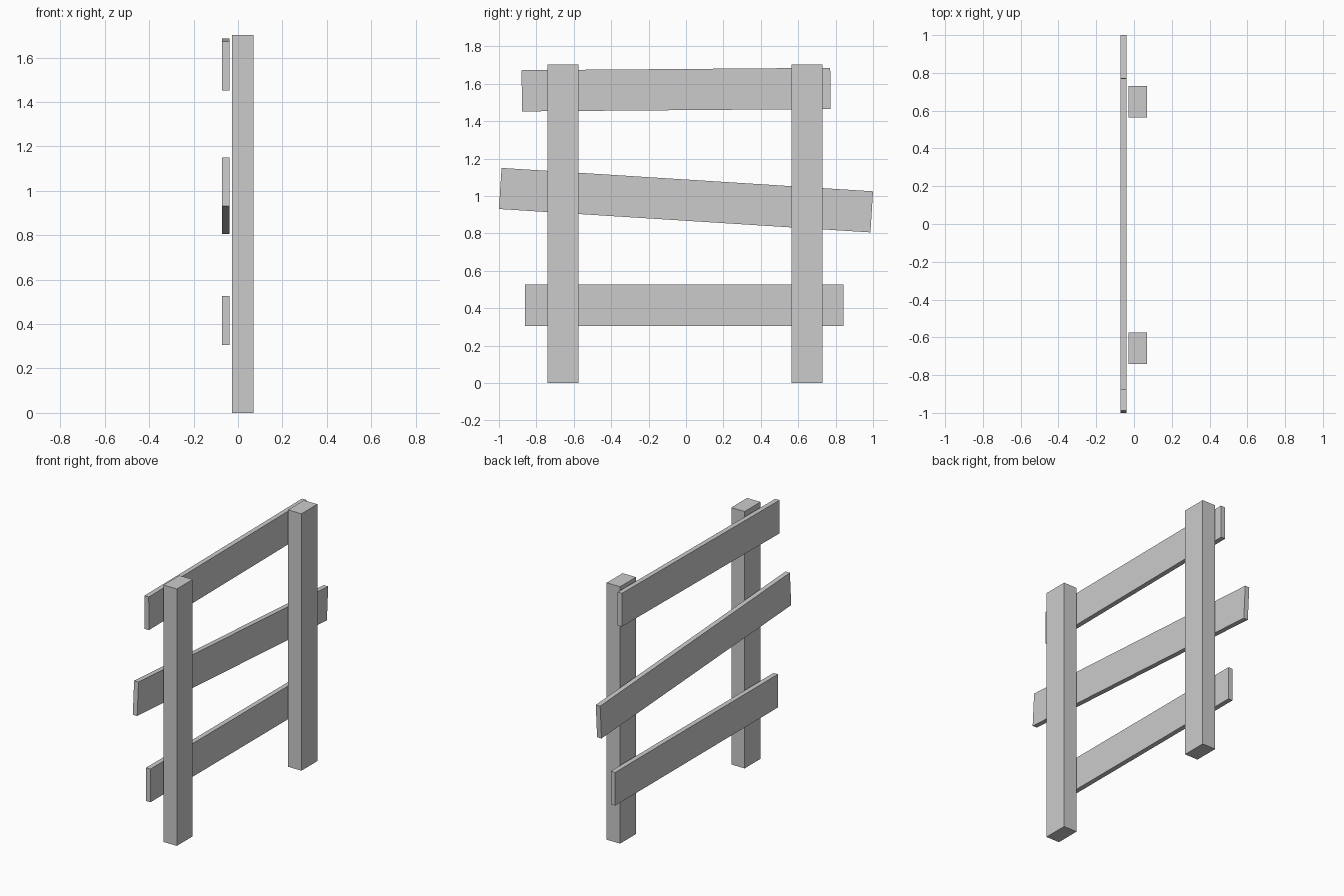
import bpy, math

if "Cube" in bpy.data.objects:
    bpy.data.objects.remove(bpy.data.objects["Cube"])


def box(name, center, size, tilt=0.0):
    """Box with given centre and size, tilted about x (degrees)."""
    bpy.ops.mesh.primitive_cube_add(size=1, location=center,
                                    rotation=(math.radians(tilt), 0, 0))
    ob = bpy.context.object
    ob.name = name
    ob.scale = size
    return ob


# Upright posts
for side, y in (("front", -0.657), ("back", 0.647)):
    box(side + "_post", (0.021, y, 0.851), (0.098, 0.166, 1.702))

# Rails nailed to the -x side: name, y, z, length, tilt
for name, y, z, length, tilt in (
        ("bottom_rail", -0.009, 0.416, 1.703, 0.0),
        ("middle_rail", 0.0, 0.978, 1.99, -3.6),
        ("top_rail", -0.053, 1.569, 1.65, 0.45)):
    box(name, (-0.055, y, z), (0.032, length, 0.22), tilt)
